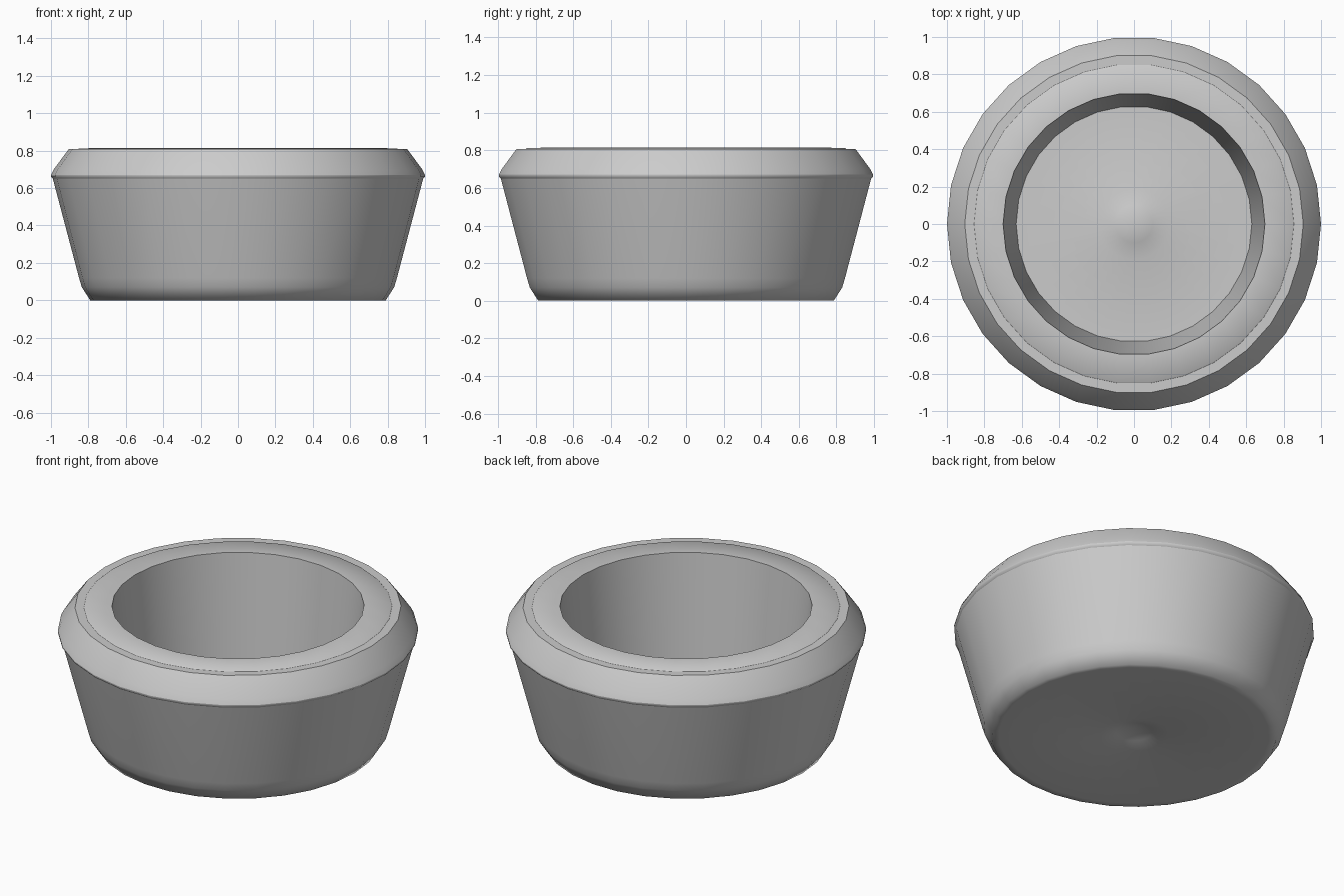
import bpy, bmesh, math

if "Cube" in bpy.data.objects:
    bpy.data.objects.remove(bpy.data.objects["Cube"], do_unlink=True)

SIDES = 30

grey = bpy.data.materials.new("plain_grey")
grey.use_nodes = True
colour = (0.6, 0.6, 0.6, 1)
grey.diffuse_color = colour
grey.node_tree.nodes["Principled BSDF"].inputs["Base Color"].default_value = colour


def lathe(name, profile):
    """Turn a profile of (radius, height) points about z, facing outward."""
    bm = bmesh.new()
    rings = []
    for r, z in profile:
        if r == 0:
            rings.append([bm.verts.new((0, 0, z))] * SIDES)
            continue
        ring = []
        for k in range(SIDES):
            a = math.tau * k / SIDES
            ring.append(bm.verts.new((r * math.cos(a), r * math.sin(a), z)))
        rings.append(ring)
    for low, high in zip(rings, rings[1:]):
        for k in range(SIDES):
            n = (k + 1) % SIDES
            corners = dict.fromkeys((low[k], low[n], high[n], high[k]))
            face = bm.faces.new(list(corners))
            face.smooth = True
    mesh = bpy.data.meshes.new(name)
    bm.to_mesh(mesh)
    bm.free()
    mesh.materials.append(grey)
    obj = bpy.data.objects.new(name, mesh)
    bpy.context.collection.objects.link(obj)
    return obj


# Base with a shallow conical kick-up, soft foot and flared wall
lathe("base_and_wall", [(0, 0.05), (0.1, 0.025), (0.19, 0), (0.75, 0), (0.79, 0),
                        (0.835, 0.07), (0.85, 0.12), (0.99, 0.65)])

# Thin overhanging edge and the sloping shoulder above it
lathe("shoulder_edge", [(0.99, 0.65), (1, 0.66), (1, 0.67)])
lathe("shoulder", [(1, 0.67), (0.985, 0.7), (0.915, 0.795), (0.905, 0.808)])

# Flat band and the inner lip, split by a crease
lathe("rim_band", [(0.905, 0.808), (0.855, 0.808)])
lathe("rim_lip", [(0.855, 0.808), (0.85, 0.812), (0.7, 0.815)])

# Inner wall and floor with the matching cone
lathe("inner_wall", [(0.7, 0.815), (0.63, 0.08)])
lathe("inner_floor", [(0.63, 0.08), (0.19, 0.08), (0.1, 0.105), (0, 0.13)])
